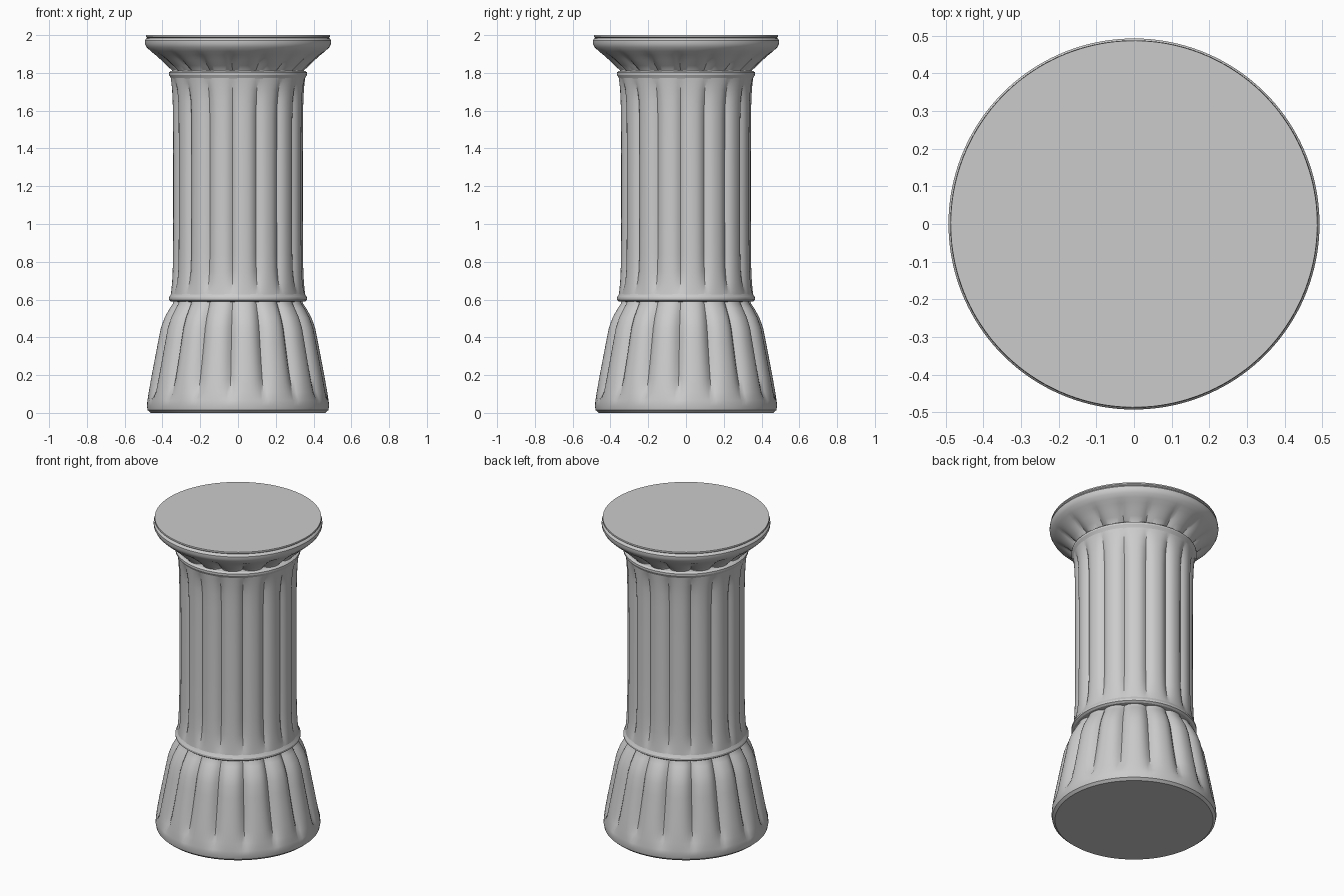
import bpy, bmesh, math

if "Cube" in bpy.data.objects:
    bpy.data.objects.remove(bpy.data.objects["Cube"])

FLUTES = 16
PER = 10                      # segments per flute
N = FLUTES * PER
PHASE = -0.09                 # angle of the first groove


def lathe(name, profile, power=2.5, cap_bottom=False, cap_top=False):
    """Revolve (radius, z, groove depth) rows; grooves cut between rounded lobes."""
    bm = bmesh.new()
    rows = []
    for r, z, d in profile:
        row = []
        for i in range(N):
            t = abs((i % PER) / PER * 2 - 1)      # 1 in the groove, 0 on the lobe
            rad = r - d * t ** power
            a = PHASE + 2 * math.pi * i / N
            row.append(bm.verts.new((rad * math.cos(a), rad * math.sin(a), z)))
        rows.append(row)
    for lo, hi in zip(rows, rows[1:]):
        for i in range(N):
            j = (i + 1) % N
            bm.faces.new((lo[i], lo[j], hi[j], hi[i]))
    if cap_bottom:
        bm.faces.new(rows[0][::-1])
    if cap_top:
        bm.faces.new(rows[-1])
    me = bpy.data.meshes.new(name)
    bm.to_mesh(me)
    bm.free()
    ob = bpy.data.objects.new(name, me)
    bpy.context.collection.objects.link(ob)
    bpy.ops.object.select_all(action='DESELECT')
    ob.select_set(True)
    bpy.context.view_layer.objects.active = ob
    bpy.ops.object.shade_smooth_by_angle(angle=math.radians(30))
    return ob


# Flared foot with petal-like lobes
lathe("base", [
    (0.462, 0.0, 0), (0.478, 0.014, 0), (0.482, 0.035, 0), (0.480, 0.065, 0),
    (0.474, 0.11, 0.024), (0.462, 0.18, 0.032), (0.445, 0.27, 0.035),
    (0.424, 0.38, 0.036), (0.410, 0.45, 0.036), (0.390, 0.505, 0.034),
    (0.362, 0.555, 0.028), (0.345, 0.58, 0.022), (0.340, 0.60, 0.02)],
    cap_bottom=True)

# Plain collars at both ends of the shaft
collar = [(0.325, -0.022), (0.355, -0.020), (0.366, -0.012), (0.366, 0.0),
          (0.357, 0.015), (0.350, 0.030), (0.335, 0.034)]
lathe("lower_collar", [(r, 0.61 + z, 0) for r, z in collar])
lathe("upper_collar", [(r, 1.79 - z, 0) for r, z in reversed(collar)])

# Fluted shaft, flaring slightly into the collars
half = [(0.356, 0.575, 0), (0.354, 0.555, 0.004), (0.350, 0.51, 0.016),
        (0.347, 0.45, 0.022), (0.345, 0.36, 0.024), (0.344, 0.15, 0.024)]
lathe("shaft", [(r, 1.2 - z, d) for r, z, d in half]
      + [(r, 1.2 + z, d) for r, z, d in reversed(half)])

# Spreading capital with scooped underside and rounded rim
lathe("capital", [
    (0.345, 1.795, 0.025), (0.352, 1.815, 0.030), (0.378, 1.838, 0.030),
    (0.408, 1.868, 0.022), (0.438, 1.895, 0.010), (0.462, 1.915, 0),
    (0.483, 1.935, 0), (0.493, 1.955, 0), (0.493, 1.972, 0),
    (0.486, 1.982, 0), (0.480, 1.985, 0), (0.488, 1.991, 0),
    (0.487, 2.0, 0)], cap_top=True)
